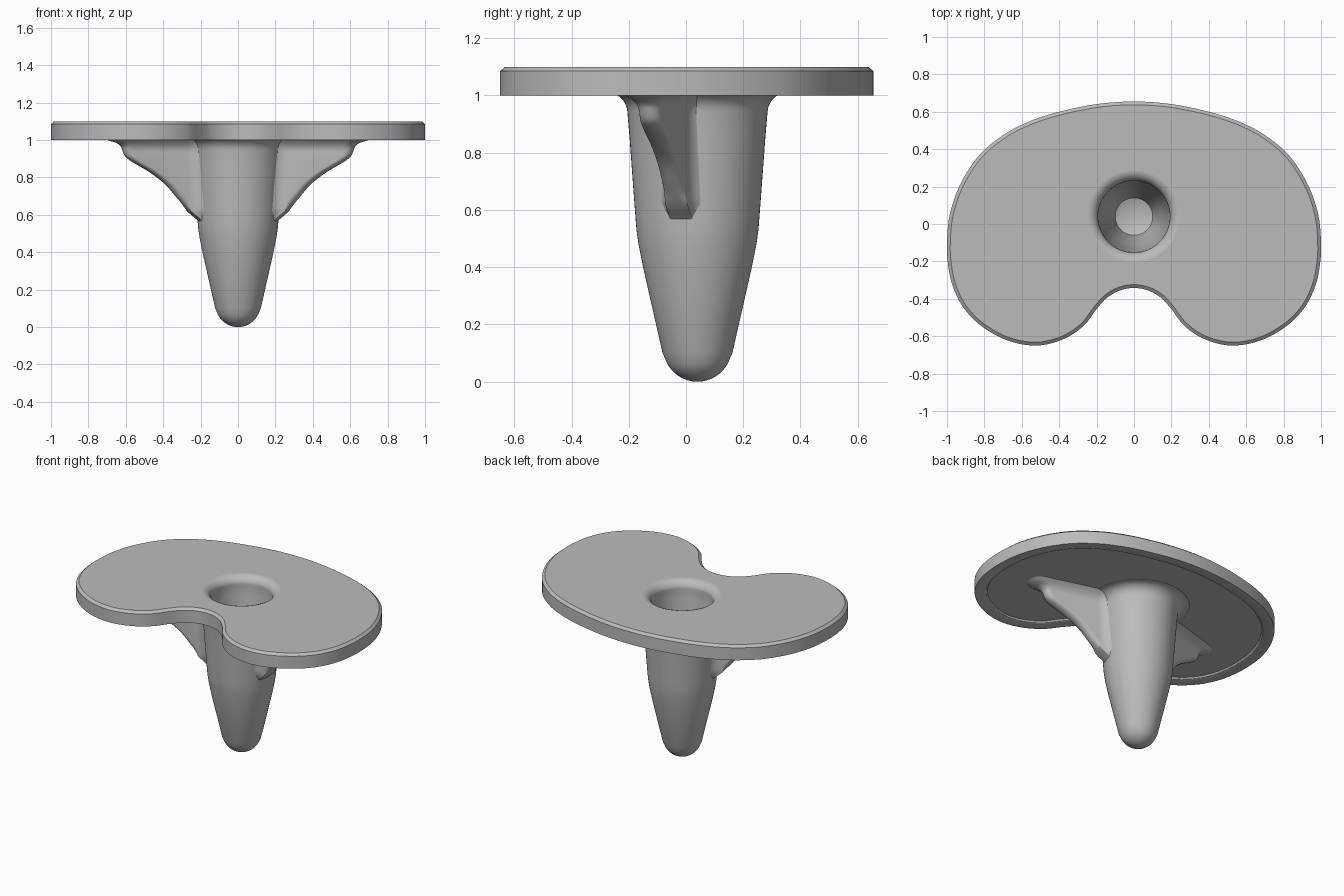
import bpy, bmesh, math
from mathutils import Vector

if "Cube" in bpy.data.objects:
    bpy.data.objects.remove(bpy.data.objects["Cube"])

AXIS = Vector((0, 0.04))   # stem axis in plan
STEPS = 96

metal = bpy.data.materials.new("satin grey metal")
metal.use_nodes = True
metal.diffuse_color = (0.5, 0.5, 0.5, 1)
metal.node_tree.nodes["Principled BSDF"].inputs["Base Color"].default_value = (0.5, 0.5, 0.5, 1)


def loft(name, rings, closed=True, recalc=True):
    """Skin a list of equal-length point rings into a smooth-shaded object."""
    bm = bmesh.new()
    rows = [[bm.verts.new(p) for p in ring] for ring in rings]
    n = len(rows[0])
    for a, b in zip(rows, rows[1:]):
        for i in range(n if closed else n - 1):
            j = (i + 1) % n
            bm.faces.new((a[i], a[j], b[j], b[i]))
    bmesh.ops.remove_doubles(bm, verts=bm.verts, dist=0.0001)
    if recalc:
        bmesh.ops.recalc_face_normals(bm, faces=bm.faces)
    mesh = bpy.data.meshes.new(name)
    bm.to_mesh(mesh)
    bm.free()
    mesh.materials.append(metal)
    obj = bpy.data.objects.new(name, mesh)
    bpy.context.collection.objects.link(obj)
    bpy.ops.object.select_all(action="DESELECT")
    obj.select_set(True)
    bpy.context.view_layer.objects.active = obj
    bpy.ops.object.shade_smooth_by_angle(angle=math.radians(28))
    return obj


def spline(points, closed, steps):
    """Catmull-Rom curve through the points."""
    n = len(points)
    pts = [Vector(p) for p in points]
    pick = (lambda i: pts[i % n]) if closed else (lambda i: pts[max(0, min(n - 1, i))])
    out = []
    for i in range(n if closed else n - 1):
        a, b, c, d = (pick(i + k) for k in (-1, 0, 1, 2))
        for s in range(steps):
            t = s / steps
            out.append(0.5 * (2 * b + (c - a) * t + (2 * a - 5 * b + 4 * c - d) * t ** 2
                              + (3 * b - a - 3 * c + d) * t ** 3))
    if not closed:
        out.append(pts[-1])
    return out


# Tray: kidney outline with a front notch, chamfered top and shallow pocket below
half = [(0, .655), (.2, .641), (.4, .6), (.56, .548), (.7, .475), (.83, .365), (.93, .21),
        (.985, .05), (1, -.1), (.995, -.21), (.97, -.33), (.91, -.45), (.81, -.55), (.67, -.625),
        (.52, -.65), (.38, -.617), (.27, -.545), (.2, -.455), (.145, -.395), (.075, -.355), (0, -.342)]
mirrored = [(-x, y) for x, y in reversed(half[1:-1])]
outline = spline(half + mirrored, True, 5)
count = len(outline)


def inset(d, z):
    ring = []
    for i, p in enumerate(outline):
        tangent = (outline[(i + 1) % count] - outline[i - 1]).normalized()
        q = p + d * Vector((tangent.y, -tangent.x))
        ring.append((q.x, q.y, z))
    return ring


def round_ring(r, z):
    ring = []
    for p in outline:
        q = AXIS + (p - AXIS).normalized() * r
        ring.append((q.x, q.y, z))
    return ring


loft("tray", [round_ring(.245, 1.1), inset(.018, 1.1), inset(0, 1.085), inset(0, 1.0),
              inset(.065, 1.0), inset(.072, 1.003), inset(.078, 1.012), round_ring(.23, 1.012)])


# Stem: hollow tapered post turned about its axis, rounded tip below, socket above
def arc(cx, cz, r, start, end, n):
    angles = [math.radians(start + (end - start) * i / n) for i in range(n + 1)]
    return [(cx + r * math.cos(a), cz + r * math.sin(a)) for a in angles]


outer = [(.32, 1.014)] + arc(.315, .94, .07, 90, 176, 8) + [
    (.237, .85), (.226, .7), (.217, .58), (.213, .53), (.206, .48), (.19, .4)] + [
    (.122, .1)] + arc(0, .12, .12, -10, -90, 10)[1:]
tip = [(r, z) if z > .099 else (r, max(0, z)) for r, z in outer]
socket = [(.0, .1), (.1, .14), (.105, .16), (.158, .52), (.16, .53), (.19, .98),
          (.195, 1.03)] + arc(.25, 1.04, .0585, 170, 90, 8)


def turn(profile):
    return [[(AXIS.x + r * math.cos(math.tau * i / STEPS), AXIS.y + r * math.sin(math.tau * i / STEPS), z)
             for i in range(STEPS)] for r, z in profile]


loft("stem", turn(tip))
socket_obj = loft("stem_socket", turn(socket), recalc=False)
socket_obj.data.flip_normals()

# Fins: swept webs built from stacked sections, flared into the stem and the tray
SWEEP = math.radians(15.8)
edge = spline([(.56, .2), (.575, .215), (.62, .265), (.69, .325), (.765, .39), (.83, .475), (.88, .56),
               (.91, .6), (.94, .615), (.965, .625), (.985, .65), (.998, .69), (1.013, .72)], False, 3)


def fin_section(z, reach):
    stem_r = .213 + (z - .53) * .06
    flare = max(0, z - .94)
    w = .04 + 9 * flare ** 2
    end = reach / math.cos(SWEEP)
    rise = min(1, max(0, (end - stem_r) / .06))
    side = []
    for k in range(7):                     # concave blend leaving the stem
        a = math.pi / 2 * k / 6
        t = w + .05 * rise * (1 - math.sin(a))
        base = math.sqrt(max(0, stem_r ** 2 - t ** 2)) - .004
        side.append((base + .065 * rise * (1 - math.cos(a)), t))
    nose = max(end - w, side[-1][0])
    cap = [(nose + (end - nose) * math.sin(math.pi * k / 16), w * math.cos(math.pi * k / 16))
           for k in range(9)]
    right = side + cap
    return right + [(s, -t) for s, t in reversed(right[:-1])]


for name, sign in (("left_fin", 1), ("right_fin", -1)):
    rings = []
    for z, reach in edge:
        ring = []
        for s, t in fin_section(z, reach):
            x = s * math.cos(SWEEP) + t * math.sin(SWEEP)
            y = -s * math.sin(SWEEP) + t * math.cos(SWEEP)
            ring.append((sign * x, AXIS.y + y, z))
        rings.append(ring)
    fin = loft(name, rings, closed=False, recalc=False)
    if sign > 0:
        fin.data.flip_normals()
